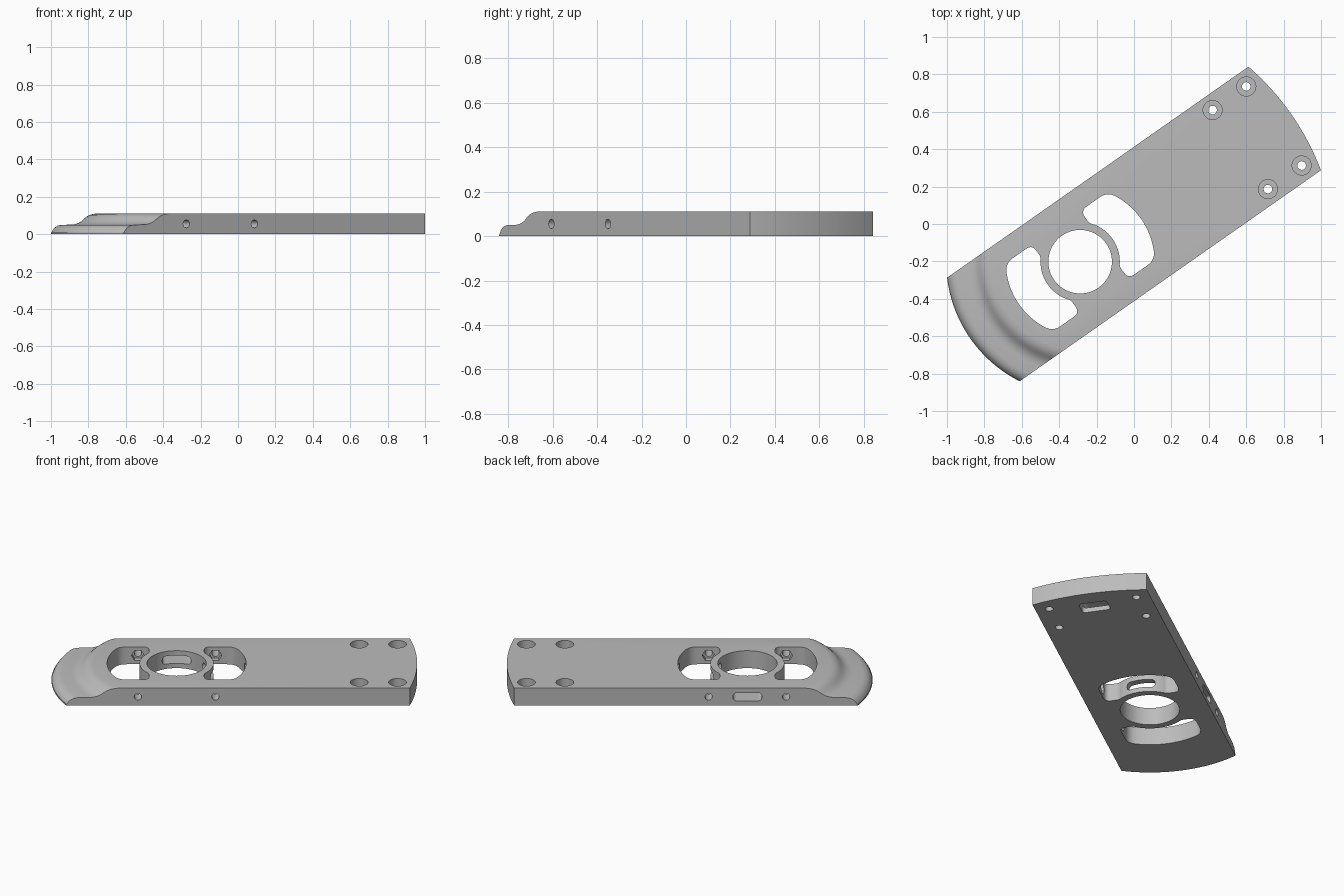
import bpy, bmesh
from math import sin, cos, asin, acos, radians, pi, hypot
from mathutils import Matrix, Vector

cube = bpy.data.objects.get("Cube")
if cube:
    bpy.data.objects.remove(cube, do_unlink=True)

THICK = 0.11
HALF_W = 0.338
MID_Z = 0.055
# Working frame: origin at the main bore, plate running along x

grey = bpy.data.materials.new("plain_grey")
grey.use_nodes = True
grey.diffuse_color = (0.5, 0.5, 0.5, 1)
grey.node_tree.nodes["Principled BSDF"].inputs["Base Color"].default_value = (0.5, 0.5, 0.5, 1)


def finish(name, bm):
    bmesh.ops.recalc_face_normals(bm, faces=bm.faces)
    mesh = bpy.data.meshes.new(name)
    bm.to_mesh(mesh)
    bm.free()
    mesh.materials.append(grey)
    obj = bpy.data.objects.new(name, mesh)
    bpy.context.collection.objects.link(obj)
    return obj


def prism(name, pts, lo, hi, axis="z"):
    """Extrude a 2D outline along an axis."""
    place = {"z": lambda a, b, c: (a, b, c),
             "y": lambda a, b, c: (a, c, b),
             "x": lambda a, b, c: (c, a, b)}[axis]
    bm = bmesh.new()
    bottom = [bm.verts.new(place(a, b, lo)) for a, b in pts]
    top = [bm.verts.new(place(a, b, hi)) for a, b in pts]
    bm.faces.new(bottom)
    bm.faces.new(top)
    n = len(pts)
    for i in range(n):
        j = (i + 1) % n
        bm.faces.new((bottom[i], bottom[j], top[j], top[i]))
    return finish(name, bm)


def arc(radius, start, end, steps, centre=(0, 0)):
    return [(centre[0] + radius * cos(start + (end - start) * i / steps),
             centre[1] + radius * sin(start + (end - start) * i / steps))
            for i in range(steps + 1)]


def circle(radius, centre=(0, 0), sides=32):
    return arc(radius, 0, 2 * pi, sides, centre)[:-1]


def soften(p, before, after, dist, steps=8):
    """Rounded corner between two neighbouring points."""
    p, before, after = Vector(p), Vector(before), Vector(after)
    a = p + (before - p).normalized() * dist
    b = p + (after - p).normalized() * dist
    ts = [i / steps for i in range(steps + 1)]
    return [tuple(a * (1 - t) ** 2 + p * 2 * t * (1 - t) + b * t * t) for t in ts]


def round_rect(cx, cy, w, h, r):
    pts = []
    for k, (sx, sy) in enumerate([(1, 1), (-1, 1), (-1, -1), (1, -1)]):
        pts += arc(r, k * pi / 2, (k + 1) * pi / 2, 8,
                   (cx + sx * (w / 2 - r), cy + sy * (h / 2 - r)))
    return pts


def cut(body, cutter):
    cutter.hide_render = True
    bpy.context.view_layer.objects.active = body
    mod = body.modifiers.new("cut", "BOOLEAN")
    mod.operation = "DIFFERENCE"
    mod.solver = "EXACT"
    mod.object = cutter
    bpy.ops.object.modifier_apply(modifier=mod.name)
    bpy.data.objects.remove(cutter, do_unlink=True)


# Plate with two arc ends concentric with the bore
far_r, near_r = hypot(1.335, HALF_W), hypot(0.632, HALF_W)
fa, na = asin(HALF_W / far_r), asin(HALF_W / near_r)
outline = arc(far_r, -fa, fa, 32) + arc(near_r, pi - na, pi + na, 48)
plate = prism("mounting_plate", outline, 0, THICK)

# Stepped, rounded lip swept around the bore
profile = [(0.8, 0.008), (0.714, 0.008), (0.706, 0.024), (0.695, 0.036), (0.68, 0.045),
           (0.66, 0.05), (0.6, 0.051), (0.582, 0.054), (0.565, 0.06), (0.55, 0.069),
           (0.536, 0.082), (0.522, 0.094), (0.508, 0.102), (0.492, 0.107),
           (0.47, THICK + 0.001), (0.47, 0.2), (0.8, 0.2)]
bm = bmesh.new()
steps, sweep = 64, radians(54)
rings = []
for i in range(steps + 1):
    a = pi - sweep + 2 * sweep * i / steps
    rings.append([bm.verts.new((r * cos(a), r * sin(a), z)) for r, z in profile])
for one, two in zip(rings, rings[1:]):
    for k in range(len(profile)):
        m = (k + 1) % len(profile)
        bm.faces.new((one[k], one[m], two[m], two[k]))
bm.faces.new(rings[0])
bm.faces.new(rings[-1])
cut(plate, finish("lip_cutter", bm))

# Main bore
cut(plate, prism("bore_cutter", circle(0.17, sides=64), -0.1, 0.3))

# Pair of curved windows either side of the bore
out_r, in_r, end_x, side_y = 0.398, 0.212, 0.158, 0.222
oa, ia = asin(side_y / out_r), acos(end_x / in_r)
outer = arc(out_r, -oa + 0.13, oa - 0.13, 24)
inner = arc(in_r, ia - 0.08, -ia + 0.08, 24)
oc = (out_r * cos(oa), side_y)
ec = (end_x, side_y)
ic = (end_x, in_r * sin(ia))
upper = (soften(oc, outer[-1], ec, 0.045) + soften(ec, oc, ic, 0.04)
         + soften(ic, ec, inner[0], 0.015))
lower = [(x, -y) for x, y in reversed(upper)]
window = outer + upper + inner + lower
for s in (1, -1):
    cut(plate, prism("window_cutter", [(s * x, y) for x, y in window], -0.1, 0.3))

# Counterbored screw holes at the far end
for x in (1.045, 1.265):
    for y in (-0.258, 0.258):
        cut(plate, prism("counterbore", circle(0.051, (x, y)), 0.05, 0.3))
        cut(plate, prism("screw_hole", circle(0.023, (x, y)), -0.1, 0.3))

# Cross bolts through the sides, with hexagonal nut pockets in the windows
for x in (-0.222, 0.222):
    for s in (1, -1):
        lo, hi = sorted((s * 0.2, s * 0.4))
        cut(plate, prism("bolt_hole", circle(0.021, (x, MID_Z), 24), lo, hi, "y"))
        lo, hi = sorted((s * 0.2, s * 0.255))
        cut(plate, prism("nut_pocket", circle(0.037, (x, MID_Z), 6), lo, hi, "y"))

# Cable passages: bore to side, bore to the far pocket, and the pocket opening below
cut(plate, prism("side_passage", round_rect(0, MID_Z, 0.165, 0.05, 0.02), 0.1, 0.4, "y"))
cut(plate, prism("long_passage", round_rect(0, MID_Z, 0.165, 0.05, 0.02), 0.1, 1.265, "x"))
cut(plate, prism("pocket_opening", round_rect(1.222, 0, 0.1, 0.165, 0.02), -0.1, 0.07))

# Turn the plate into its final pose
turn = Matrix.Rotation(radians(35), 4, "Z") @ Matrix.Translation((-0.3515, 0, 0))
plate.data.transform(turn)
plate.data.update()
bpy.ops.object.select_all(action="DESELECT")
plate.select_set(True)
bpy.context.view_layer.objects.active = plate
bpy.ops.object.shade_smooth_by_angle(angle=radians(30))
